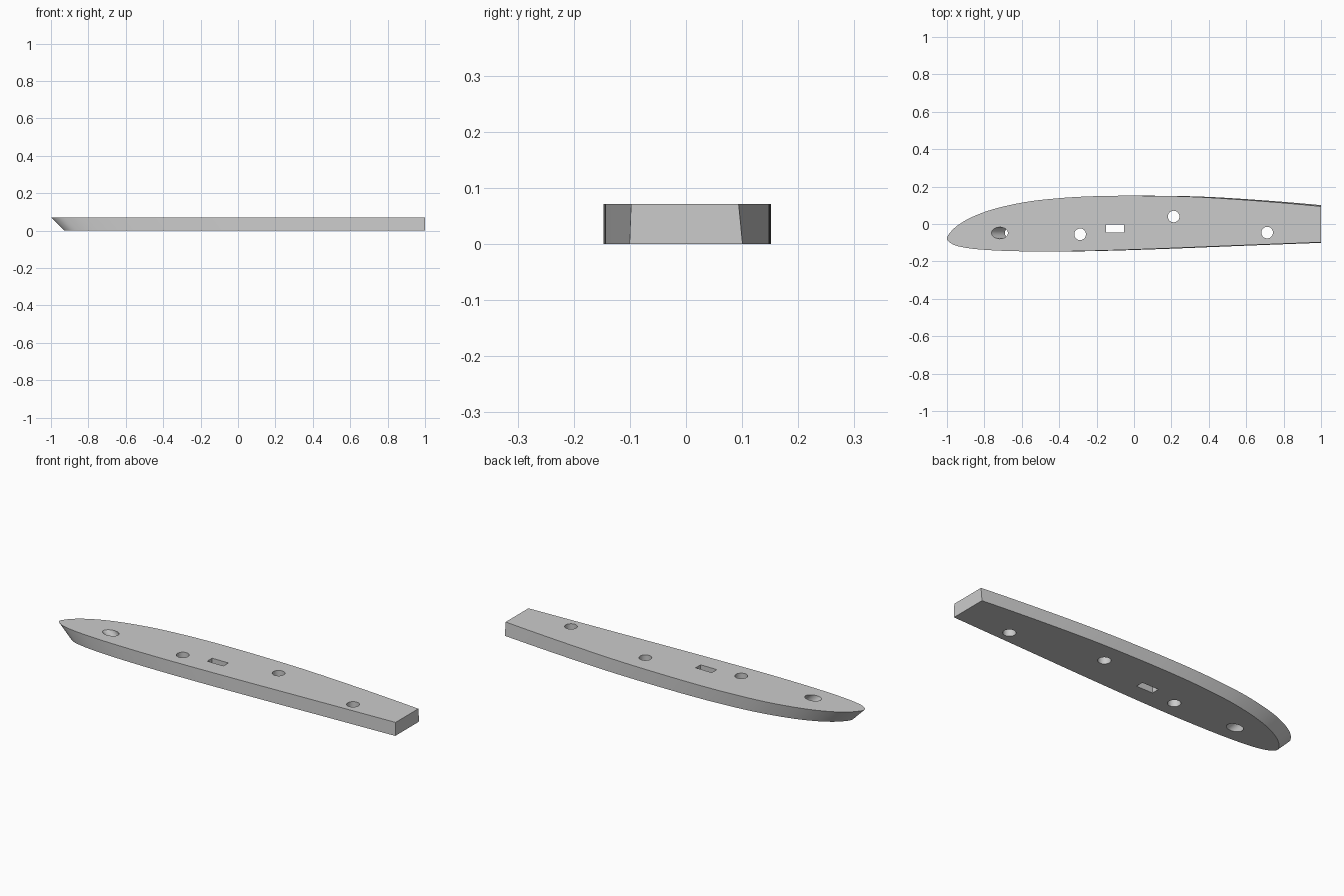
import bpy, bmesh, math
from mathutils import Vector

if "Cube" in bpy.data.objects:
    bpy.data.objects.remove(bpy.data.objects["Cube"])

H = 0.071          # thickness; the nose is raked by the same amount (45 degrees)

grey = bpy.data.materials.new("light grey")
grey.diffuse_color = (0.6, 0.6, 0.6, 1)
grey.use_nodes = True
grey.node_tree.nodes["Principled BSDF"].inputs["Base Color"].default_value = grey.diffuse_color


def spline(pts, n=10):
    """Smooth closed-end curve through the points (centripetal tangents)."""
    p = [Vector(q) for q in pts]
    p = [2 * p[0] - p[1]] + p + [2 * p[-1] - p[-2]]
    out = []
    for a, b, c, d in zip(p, p[1:], p[2:], p[3:]):
        ta, tb, tc = [math.sqrt((v - u).length) for u, v in ((a, b), (b, c), (c, d))]
        m1 = tb * ((b - a) / ta - (c - a) / (ta + tb) + (c - b) / tb)
        m2 = tb * ((c - b) / tb - (d - b) / (tb + tc) + (d - c) / tc)
        for i in range(n):
            t = i / n
            out.append((2*t**3 - 3*t*t + 1) * b + (t**3 - 2*t*t + t) * m1
                       + (3*t*t - 2*t**3) * c + (t**3 - t*t) * m2)
    return out + [p[-2]]


def prism(name, outline, z0, z1, rake=0.0):
    """Prism whose outline is given at z = H and slides in +x going down."""
    bm = bmesh.new()
    lo, hi = [[bm.verts.new((x + rake * (H - z), y, z)) for x, y in outline]
              for z in (z0, z1)]
    bm.faces.new(lo)
    bm.faces.new(hi)
    for i in range(len(lo)):
        j = (i + 1) % len(lo)
        bm.faces.new((lo[i], lo[j], hi[j], hi[i]))
    if name == "blade_body":
        # square off the tail
        bmesh.ops.bisect_plane(bm, geom=bm.verts[:] + bm.edges[:] + bm.faces[:],
                               plane_co=(1, 0, 0), plane_no=(1, 0, 0), clear_outer=True)
        bmesh.ops.holes_fill(bm, edges=[e for e in bm.edges if e.is_boundary])
    bmesh.ops.recalc_face_normals(bm, faces=bm.faces[:])
    me = bpy.data.meshes.new(name)
    bm.to_mesh(me)
    bm.free()
    me.materials.append(grey)
    ob = bpy.data.objects.new(name, me)
    bpy.context.collection.objects.link(ob)
    return ob


def ellipse(x, y, rx, ry, n=40):
    return [(x + rx * math.cos(2 * math.pi * i / n), y + ry * math.sin(2 * math.pi * i / n))
            for i in range(n)]


# Body outline, from the lower tail corner round the nose to the upper tail corner
outline = spline([(1.1, -0.094), (0.5, -0.117), (0.1, -0.133), (-0.25, -0.144),
                  (-0.5, -0.147), (-0.75, -0.141), (-0.9, -0.127), (-0.97, -0.108),
                  (-1, -0.08), (-0.978, -0.04), (-0.92, 0.008), (-0.8, 0.064),
                  (-0.6, 0.114), (-0.4, 0.138), (-0.2, 0.149), (0.05, 0.151),
                  (0.3, 0.146), (0.6, 0.128), (0.85, 0.108), (1.1, 0.084)])
body = prism("blade_body", outline, 0, H, 1)

# Raked nose hole, three round holes and a slot
cutters = [prism("raked_hole_cutter", ellipse(-0.718, -0.048, 0.044, 0.031), -0.05, H + 0.05, 1)]
for x, y in ((-0.288, -0.055), (0.212, 0.04), (0.712, -0.046)):
    cutters.append(prism("hole_cutter", ellipse(x, y, 0.031, 0.031), -0.05, H + 0.05))
cutters.append(prism("slot_cutter", [(-0.15, -0.046), (-0.054, -0.046),
                                     (-0.054, -0.004), (-0.15, -0.004)], -0.05, H + 0.05))
bpy.context.view_layer.objects.active = body
body.select_set(True)
for c in cutters:
    c.select_set(False)
    c.hide_render = True
    mod = body.modifiers.new("cut", 'BOOLEAN')
    mod.operation, mod.solver, mod.object = 'DIFFERENCE', 'EXACT', c
    bpy.ops.object.modifier_apply(modifier=mod.name)
    bpy.data.objects.remove(c)

bpy.ops.object.shade_smooth_by_angle(angle=math.radians(30))
